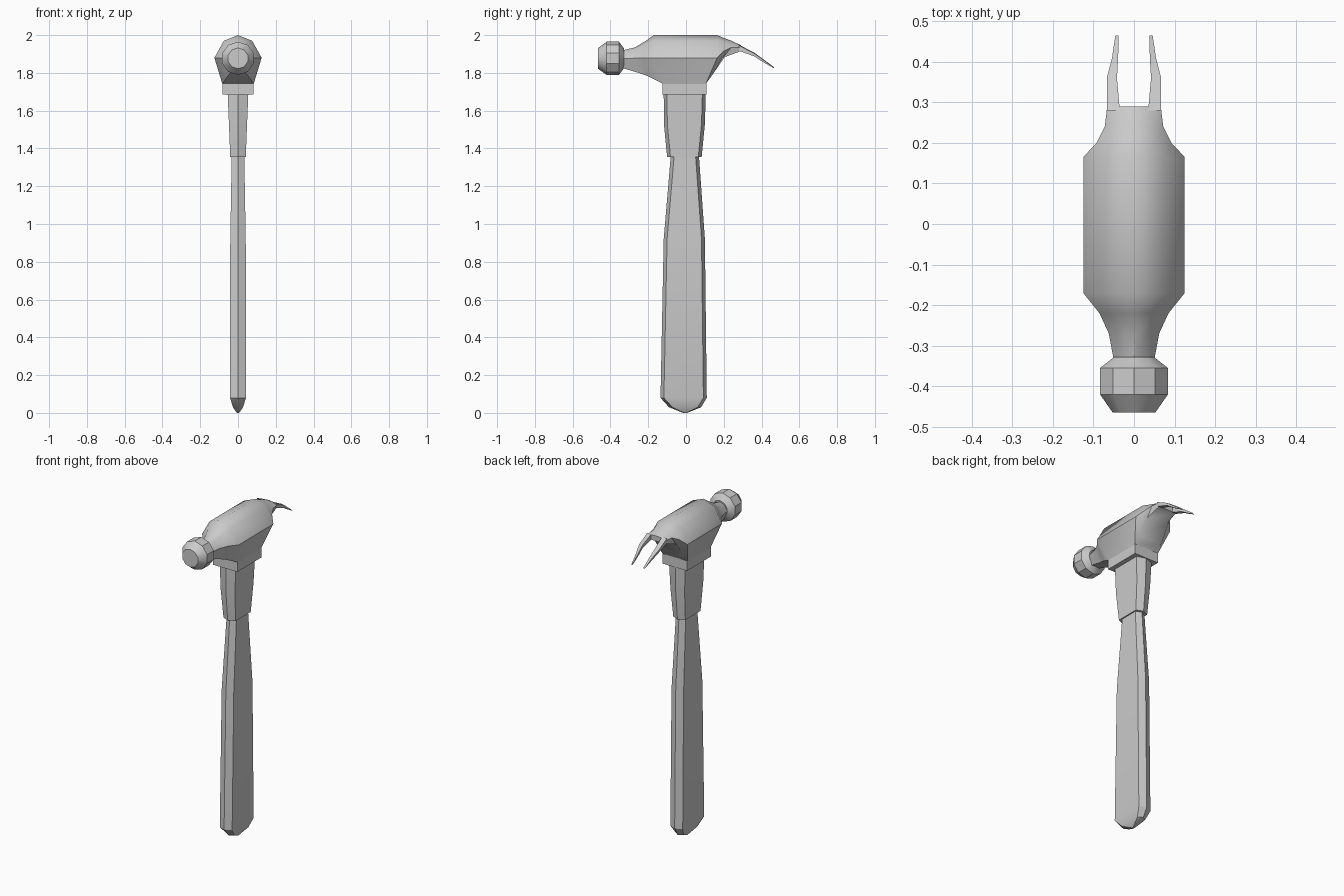
import bpy
import bmesh
from math import radians, sin, cos, tau

cube = bpy.data.objects.get("Cube")
if cube:
    bpy.data.objects.remove(cube, do_unlink=True)

steel = bpy.data.materials.new("plain_grey")
steel.use_nodes = True
GREY = (0.6, 0.6, 0.6, 1)
steel.diffuse_color = GREY
steel.node_tree.nodes["Principled BSDF"].inputs["Base Color"].default_value = GREY


def loft(name, rings, angle=30):
    """Skin a list of equal-sized point rings and cap both ends."""
    bm = bmesh.new()
    loops = [[bm.verts.new(p) for p in ring] for ring in rings]
    n = len(loops[0])
    for a, b in zip(loops, loops[1:]):
        for i in range(n):
            j = (i + 1) % n
            bm.faces.new((a[i], a[j], b[j], b[i]))
    bm.faces.new(loops[0])
    bm.faces.new(loops[-1])
    bmesh.ops.recalc_face_normals(bm, faces=bm.faces)
    mesh = bpy.data.meshes.new(name)
    bm.to_mesh(mesh)
    bm.free()
    mesh.materials.append(steel)
    obj = bpy.data.objects.new(name, mesh)
    bpy.context.collection.objects.link(obj)
    bpy.ops.object.select_all(action="DESELECT")
    obj.select_set(True)
    bpy.context.view_layer.objects.active = obj
    bpy.ops.object.shade_smooth_by_angle(angle=radians(angle))
    return obj


def ridged(z, front, back, w, ridge=0.018):
    """Level section with flat sides and a ridge at the front and back."""
    return [(0, front, z), (w, front + ridge, z), (w, back - ridge, z),
            (0, back, z), (-w, back - ridge, z), (-w, front + ridge, z)]


def head_section(y, top, w, zw, yb, zb, wb):
    """Upright section, arched above its widest height zw and tapered below."""
    half = [(0.6 * w, y, top - 0.25 * (top - zw)), (w, y, zw), (wb, yb, zb)]
    return [(0, y, top)] + half + [(-x, yy, z) for x, yy, z in reversed(half)]


# Grip with its blunt pointed butt
loft("grip", [ridged(*r) for r in (
    (0.0, -0.015, 0.005, 0.006, 0.005),
    (0.03, -0.09, 0.08, 0.027),
    (0.08, -0.135, 0.11, 0.042),
    (0.92, -0.118, 0.10, 0.041),
    (1.37, -0.08, 0.068, 0.033))])

# Sleeve between grip and head
loft("handle_neck", [ridged(*r) for r in (
    (1.355, -0.10, 0.083, 0.041),
    (1.53, -0.117, 0.10, 0.048),
    (1.70, -0.118, 0.105, 0.055))])

# Collar under the head
loft("collar", [[(s * 0.083, y, z) for s, y in
                 ((-1, -0.125), (1, -0.125), (1, 0.108), (-1, 0.108))]
                for z in (1.685, 1.75)])

# Head body with the taper to the poll and to the claw
loft("head", [head_section(*r) for r in (
    (-0.335, 1.92, 0.05, 1.875, -0.335, 1.825, 0.028),
    (-0.27, 1.935, 0.062, 1.878, -0.25, 1.80, 0.038),
    (-0.22, 1.965, 0.085, 1.88, -0.20, 1.782, 0.055),
    (-0.17, 2.0, 0.125, 1.88, -0.12, 1.742, 0.083),
    (0.165, 2.0, 0.125, 1.88, 0.105, 1.742, 0.083),
    (0.20, 1.985, 0.092, 1.915, 0.14, 1.79, 0.08),
    (0.24, 1.97, 0.072, 1.935, 0.195, 1.88, 0.066),
    (0.29, 1.947, 0.066, 1.935, 0.29, 1.915, 0.06))], 40)

# Striking poll
loft("poll", [[(r * sin(i * tau / 10), y, 1.877 + r * cos(i * tau / 10))
               for i in range(10)]
              for y, r in ((-0.465, 0.055), (-0.42, 0.088),
                           (-0.355, 0.088), (-0.328, 0.052))])

# Claw prongs, one each side
PRONG = ((0.28, 0.035, 0.066, 1.917, 1.949), (0.36, 0.042, 0.067, 1.888, 1.908),
         (0.41, 0.039, 0.054, 1.856, 1.872), (0.465, 0.038, 0.046, 1.825, 1.831))
for side, s in (("left", 1), ("right", -1)):
    loft(side + "_claw_prong", [
        [(s * a, y, lo), (s * b, y, lo), (s * b, y, hi - 0.004), (s * a, y, hi)]
        for y, a, b, lo, hi in PRONG])
